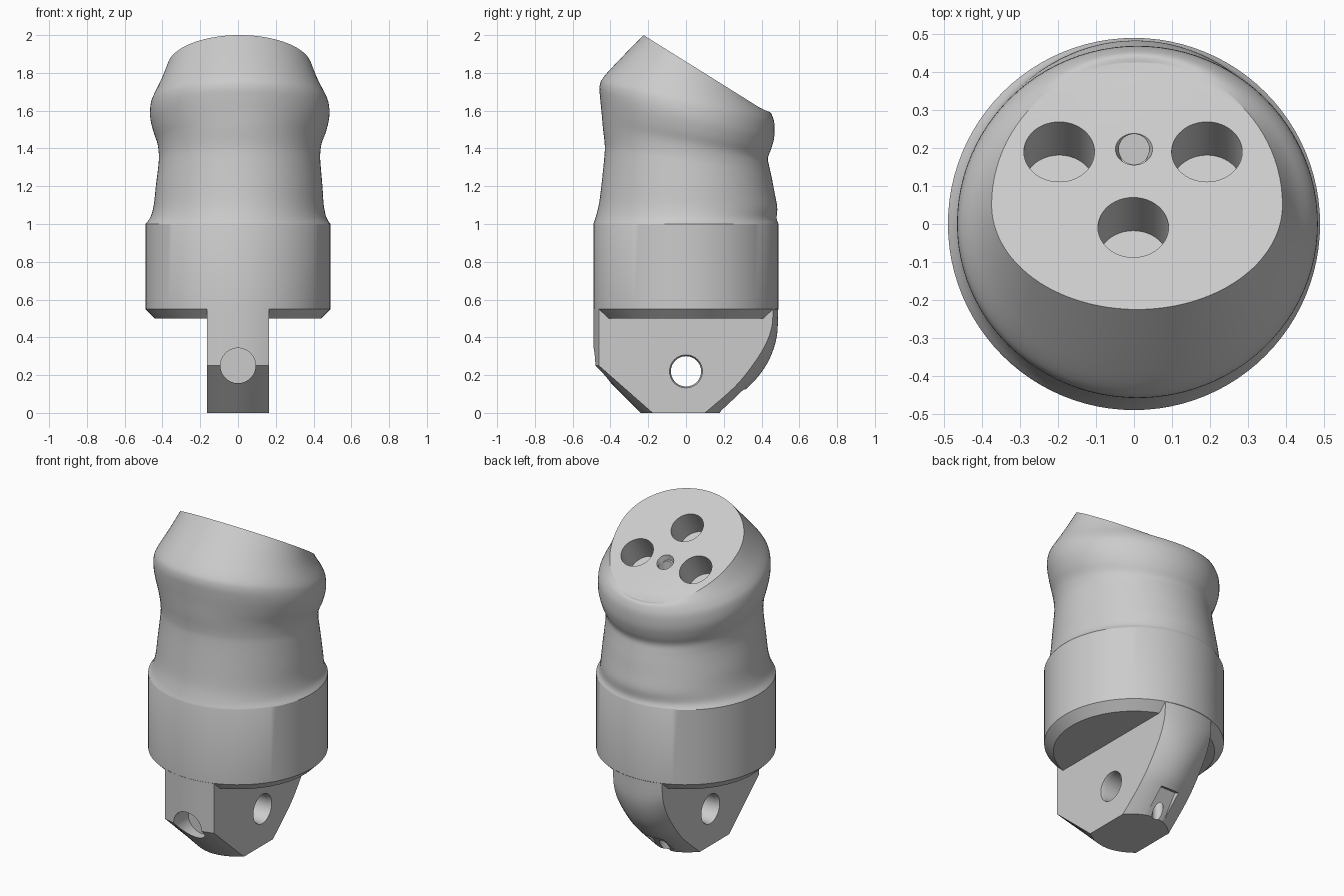
import bpy, bmesh, math
from mathutils import Vector

if "Cube" in bpy.data.objects:
    bpy.data.objects.remove(bpy.data.objects["Cube"])

N = 96


def make_object(name, verts, faces):
    mesh = bpy.data.meshes.new(name)
    mesh.from_pydata(verts, [], faces)
    bm = bmesh.new()
    bm.from_mesh(mesh)
    bmesh.ops.recalc_face_normals(bm, faces=bm.faces)
    bm.to_mesh(mesh)
    bm.free()
    ob = bpy.data.objects.new(name, mesh)
    bpy.context.collection.objects.link(ob)
    return ob


def loft(name, rings):
    n = len(rings[0])
    verts = [p for r in rings for p in r]
    faces = [(k * n + i, k * n + (i + 1) % n, (k + 1) * n + (i + 1) % n, (k + 1) * n + i)
             for k in range(len(rings) - 1) for i in range(n)]
    faces += [tuple(range(n)), tuple(range((len(rings) - 1) * n, len(rings) * n))]
    return make_object(name, verts, faces)


def ring(yf, zf, yb, zb, half_x, yc, cx):
    # tilted egg-shaped ring: front point, back point, half width, widest y, x shift
    pts = []
    for i in range(N):
        a = 2 * math.pi * i / N
        s = math.sin(a)
        y = yc + s * ((yb - yc) if s > 0 else (yc - yf))
        z = zf + (zb - zf) * (y - yf) / (yb - yf)
        pts.append((cx + half_x * math.cos(a), y, z))
    return pts


def smooth_rows(rows, steps):
    out = []
    for k in range(len(rows) - 1):
        p0, p1, p2 = rows[max(k - 1, 0)], rows[k], rows[k + 1]
        p3 = rows[min(k + 2, len(rows) - 1)]
        for s in range(steps):
            t = s / steps
            out.append([0.5 * (2 * b + (c - a) * t + (2 * a - 5 * b + 4 * c - d) * t * t
                               + (3 * b - a - 3 * c + d) * t ** 3)
                        for a, b, c, d in zip(p0, p1, p2, p3)])
    return out + [rows[-1]]


def cutter(start, end, r0, r1=None):
    start, end = Vector(start), Vector(end)
    q = (end - start).to_track_quat('Z', 'Y')
    r1 = r0 if r1 is None else r1
    rings = [[p + q @ Vector((r * math.cos(2 * math.pi * i / 48), r * math.sin(2 * math.pi * i / 48), 0))
              for i in range(48)] for p, r in ((start, r0), (end, r1))]
    return loft("cutter", rings)


def boolean(target, other, op):
    mod = target.modifiers.new(op, 'BOOLEAN')
    mod.operation, mod.object, mod.solver = op, other, 'EXACT'
    bpy.context.view_layer.objects.active = target
    bpy.ops.object.modifier_apply(modifier=mod.name)
    bpy.data.objects.remove(other)


# collar cylinder with chamfered foot, then the wavy tilted tip
R = 0.49
rings = [ring(-r, z, r, z, r, 0, 0) for r, z in ((0.44, 0.5), (R, 0.55))]
profile = [
    (-.49, 1.0, .49, 1.0, .49, 0, 0),
    (-.477, 1.04, .48, 1.03, .466, 0, .002),
    (-.46, 1.11, .483, 1.09, .450, 0, .004),
    (-.445, 1.23, .468, 1.17, .441, 0, .006),
    (-.431, 1.37, .455, 1.24, .430, 0, .008),
    (-.431, 1.43, .442, 1.30, .427, 0, .008),
    (-.440, 1.51, .434, 1.35, .435, 0, .008),
    (-.447, 1.59, .452, 1.40, .458, 0, .009),
    (-.455, 1.67, .467, 1.46, .474, 0, .009),
    (-.457, 1.73, .468, 1.53, .472, 0, .009),
    (-.436, 1.778, .457, 1.572, .456, 0, .009),
    (-.347, 1.875, .444, 1.592, .420, .02, .008),
    (-.225, 2.0, .425, 1.594, .383, .05, .008),
]
rings += [ring(*row) for row in smooth_rows(profile, 4)]
body = loft("fingertip_body", rings)

# hinge tongue: side outlines blended from the middle to the flat sides
mid = smooth_rows([(.488, .549), (.480, .40), (.437, .275), (.37, .178), (.30, .11), (.185, 0)], 5)
side = smooth_rows([(.461, .549), (.453, .45), (.415, .35), (.34, .235), (.25, .13), (.10, 0)], 5)
W = 0.163
sections = []
for i in range(17):
    x = -W + 2 * W * i / 16
    t = (x / W) ** 2
    yf = -math.sqrt(0.489 ** 2 - x * x)
    sec = [(x, yf, .549), (x, yf, .25), (x, -.24 + .063 * t, 0)]
    sec += [(x, m[0] + (s[0] - m[0]) * t, m[1] + (s[1] - m[1]) * t)
            for m, s in zip(reversed(mid), reversed(side))]
    sections.append(sec)
tongue = loft("hinge_tongue", sections)

# hinge pin hole with eased rims
boolean(tongue, cutter((-.3, 0, .22), (.3, 0, .22), .08), 'DIFFERENCE')
for s in (-1, 1):
    boolean(tongue, cutter((s * .14, 0, .22), (s * .18, 0, .22), .08, .093), 'DIFFERENCE')

# round pocket in the front of the tongue
boolean(tongue, cutter((0, -.34, .25), (0, -.7, .25), .093), 'DIFFERENCE')

# notch and small cord hole low on the back of the tongue
h = .06
notch = [[(x, y, z) for y, z in ((.275, .14), (.165, -.02), (.30, -.08), (.42, .07))] for x in (-h, h)]
boolean(tongue, loft("cutter", notch), 'DIFFERENCE')
boolean(tongue, cutter((0, .20, .3), (0, .20, -.1), .03), 'DIFFERENCE')

# three round pockets and the central cord hole in the slanted face
normal = Vector((0, .625, 1)).normalized()
for x, y in ((-.197, .19), (.192, .19), (-.002, -.009)):
    p = Vector((x, y, 2 - .625 * (y + .225)))
    boolean(body, cutter(p - normal * .165, p + normal * .2, .093), 'DIFFERENCE')
p = Vector((0, .197, 2 - .625 * .422))
boolean(body, cutter((0, .197, .7), (0, .197, 2.1), .04), 'DIFFERENCE')
boolean(body, cutter(p - normal * .03, p + normal * .01, .036, .053), 'DIFFERENCE')

# join and shade
boolean(body, tongue, 'UNION')
bpy.ops.object.select_all(action='DESELECT')
body.select_set(True)
bpy.context.view_layer.objects.active = body
bpy.ops.object.shade_smooth_by_angle(angle=math.radians(30))
